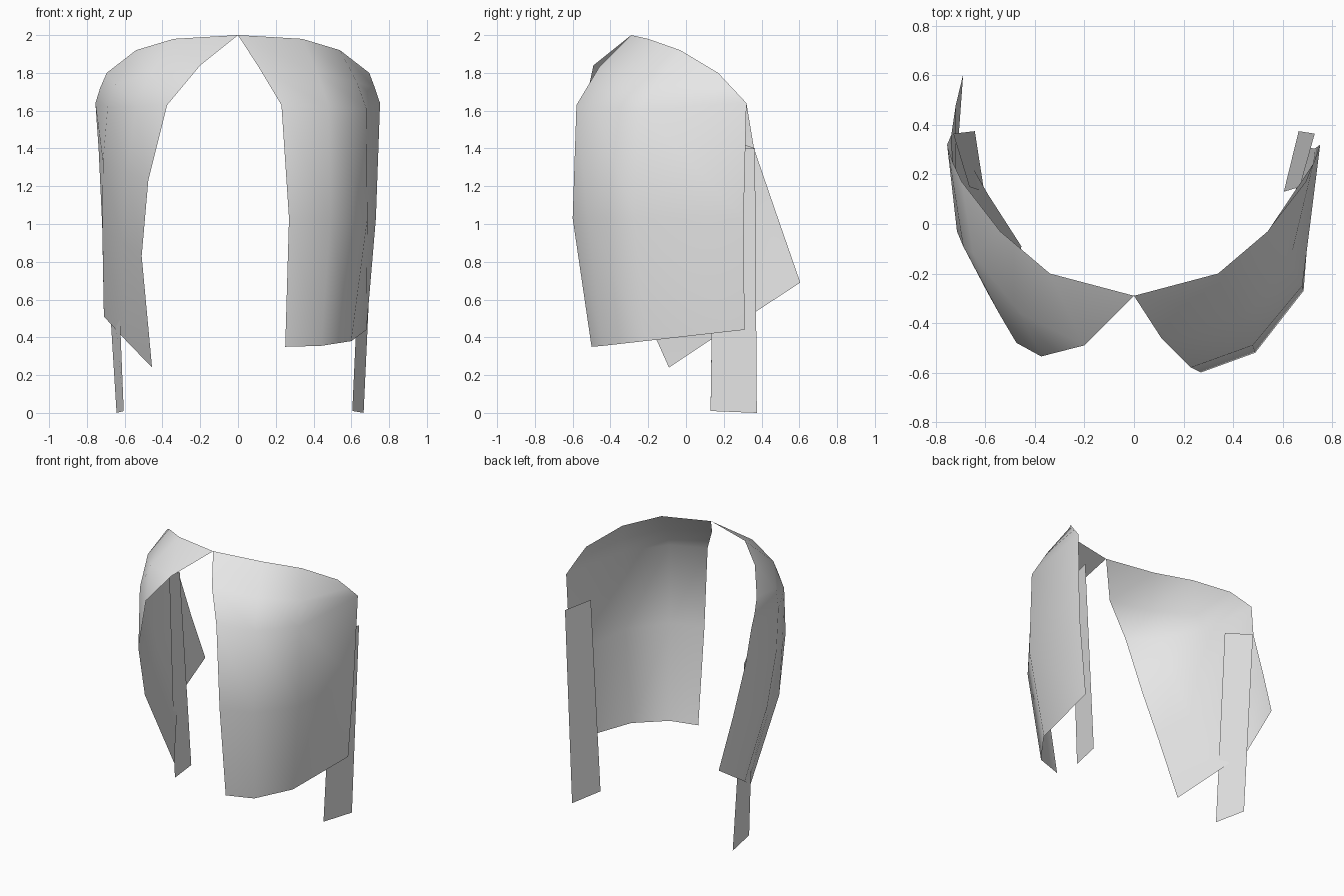
import bpy

grey = bpy.data.materials.new("light_grey")
grey.diffuse_color = (0.8, 0.8, 0.8, 1)


def sheet(name, rows, flip=False, smooth=True):
    """Open surface skinned over rows of points, running top to bottom."""
    n = len(rows[0])
    verts = [p for row in rows for p in row]
    faces = []
    for r in range(len(rows) - 1):
        for c in range(n - 1):
            a = r * n + c
            f = (a, a + n, a + n + 1, a + 1)
            faces.append(f[::-1] if flip else f)
    mesh = bpy.data.meshes.new(name)
    mesh.from_pydata(verts, [], faces)
    mesh.materials.append(grey)
    for p in mesh.polygons:
        p.use_smooth = smooth
    ob = bpy.data.objects.new(name, mesh)
    bpy.context.collection.objects.link(ob)
    return ob


# The curved top edge is shared by both panels, mirrored in x
top_edge = [(0, -0.29, 2.0), (0.34, -0.20, 1.98), (0.54, -0.03, 1.92), (0.695, 0.17, 1.80)]
mirrored_edge = [(-x, y, z) for x, y, z in top_edge]

# Broad panel on the right, wrapping from the front to the side
sheet("right_panel", [
    top_edge,
    [(0.11, -0.46, 1.83), (0.42, -0.37, 1.80), (0.63, -0.15, 1.75), (0.725, 0.245, 1.72)],
    [(0.23, -0.58, 1.63), (0.48, -0.49, 1.62), (0.68, -0.25, 1.61), (0.752, 0.32, 1.64)],
    [(0.27, -0.60, 1.03), (0.49, -0.52, 1.03), (0.685, -0.27, 1.03), (0.73, 0.305, 1.03)],
    [(0.25, -0.50, 0.35), (0.44, -0.44, 0.355), (0.60, -0.22, 0.38), (0.68, 0.31, 0.44)],
])

# Swept-back panel on the left
sheet("left_panel", [
    mirrored_edge,
    [(-0.20, -0.49, 1.84), (-0.46, -0.36, 1.80), (-0.65, -0.12, 1.74), (-0.73, 0.245, 1.72)],
    [(-0.375, -0.535, 1.63), (-0.54, -0.37, 1.62), (-0.69, -0.09, 1.62), (-0.755, 0.32, 1.64)],
    [(-0.475, -0.48, 1.23), (-0.59, -0.28, 1.27), (-0.715, -0.03, 1.33), (-0.738, 0.36, 1.40)],
    [(-0.51, -0.355, 0.83), (-0.61, -0.12, 0.90), (-0.718, 0.08, 0.97), (-0.72, 0.48, 1.05)],
    [(-0.455, -0.09, 0.24), (-0.59, 0.12, 0.38), (-0.71, 0.33, 0.51), (-0.69, 0.605, 0.69)],
], flip=True)

# Flat straps hanging behind each panel
sheet("right_strap", [
    [(0.67, 0.15, 1.41), (0.73, 0.365, 1.40)],
    [(0.605, 0.13, 0.01), (0.665, 0.375, 0.0)],
], smooth=False)
sheet("left_strap", [
    [(-0.665, 0.15, 1.48), (-0.73, 0.365, 1.40)],
    [(-0.605, 0.13, 0.01), (-0.643, 0.375, 0.0)],
], flip=True, smooth=False)
